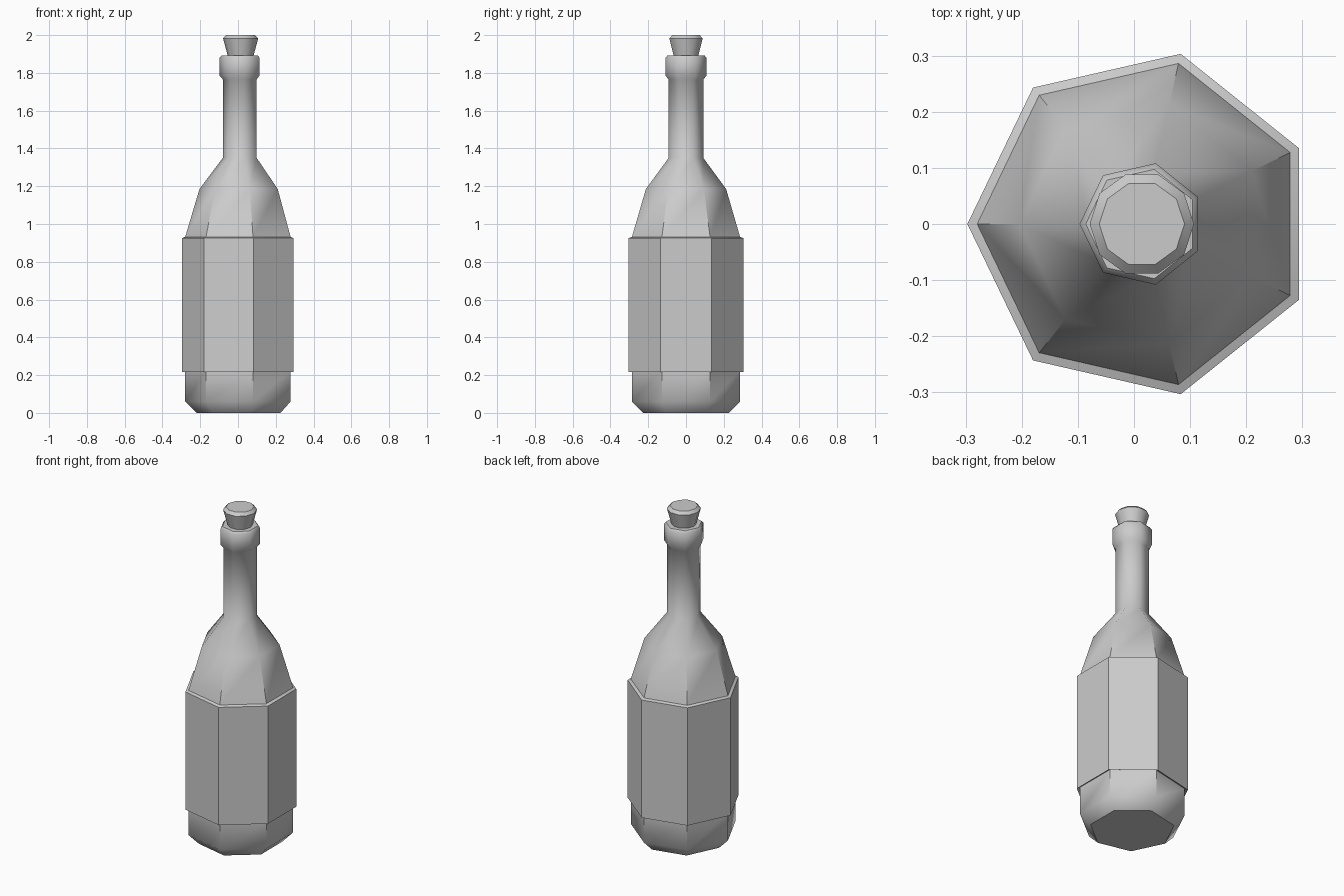
import bpy, bmesh, math

if "Cube" in bpy.data.objects:
    bpy.data.objects.remove(bpy.data.objects["Cube"])

CX = 0.014  # axis offset that centres the heptagon's bounds on x = 0


def lathe(name, profile, sides):
    """Closed faceted solid from (radius, z) rings, one corner facing -x."""
    bm = bmesh.new()
    rings = []
    for r, z in profile:
        ring = []
        for i in range(sides):
            a = math.pi + 2 * math.pi * i / sides
            ring.append(bm.verts.new((CX + r * math.cos(a), r * math.sin(a), z)))
        rings.append(ring)
    for low, high in zip(rings, rings[1:]):
        for i in range(sides):
            j = (i + 1) % sides
            bm.faces.new((low[i], low[j], high[j], high[i]))
    bm.faces.new(rings[0][::-1])
    bm.faces.new(rings[-1])
    mesh = bpy.data.meshes.new(name)
    bm.to_mesh(mesh)
    bm.free()
    obj = bpy.data.objects.new(name, mesh)
    bpy.context.collection.objects.link(obj)
    bpy.ops.object.select_all(action='DESELECT')
    obj.select_set(True)
    bpy.context.view_layer.objects.active = obj
    bpy.ops.object.shade_smooth_by_angle(angle=math.radians(45))
    return obj


# Bottle: chamfered base, raised label band, shoulder, neck and lip collar
lathe("bottle", [
    (0.234, 0.0), (0.2935, 0.06), (0.2935, 0.225),
    (0.311, 0.216), (0.311, 0.925), (0.2935, 0.932),
    (0.218, 1.185), (0.094, 1.35), (0.094, 1.765),
    (0.111, 1.785), (0.111, 1.88), (0.100, 1.893)], 7)

# Cork stopper: flared plug with a bevelled top
lathe("cork", [(0.060, 1.86), (0.093, 1.983), (0.076, 2.0)], 10)
